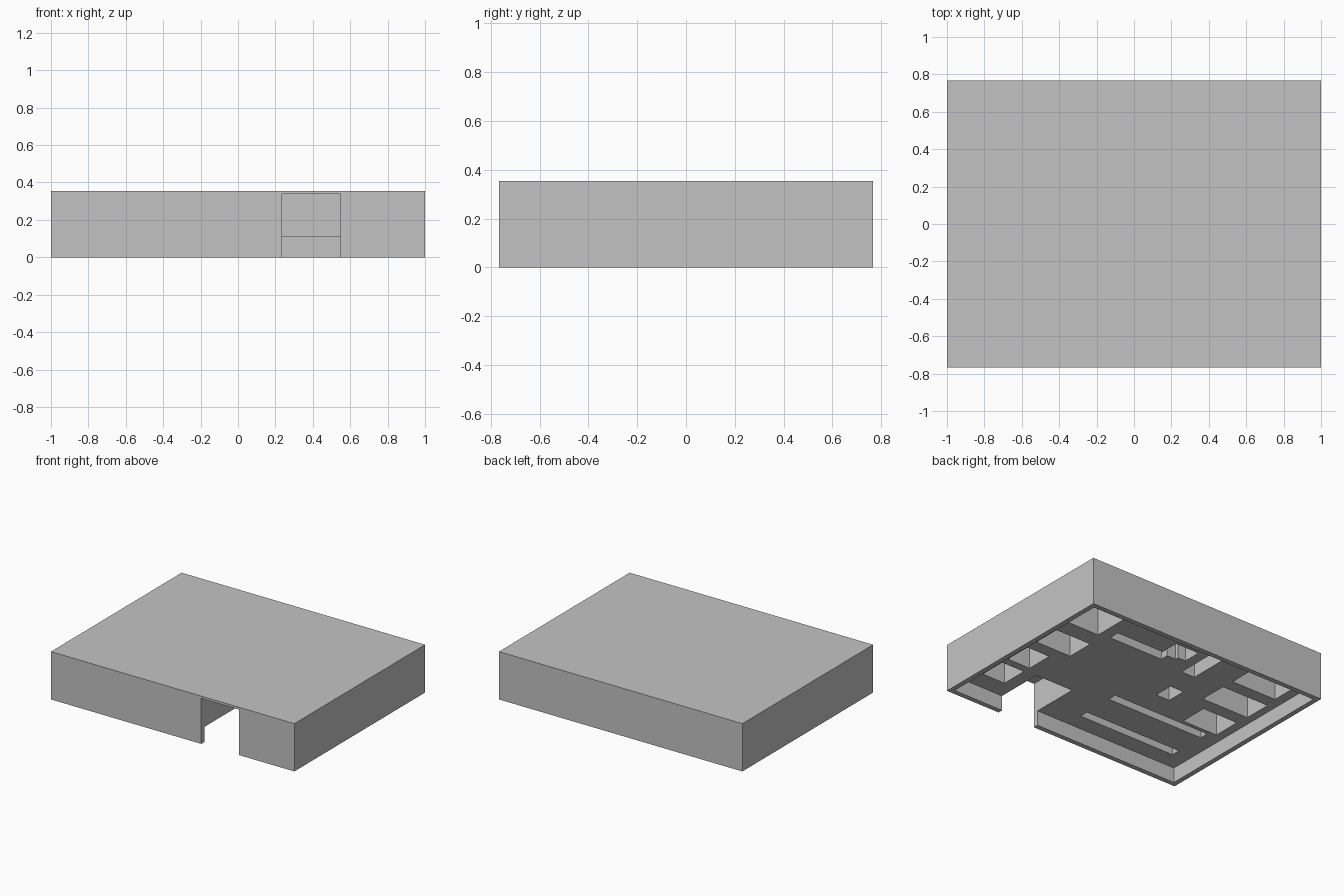
import bpy
import bmesh

if "Cube" in bpy.data.objects:
    bpy.data.objects.remove(bpy.data.objects["Cube"], do_unlink=True)

HX, HY, H = 1.0, 0.767, 0.355      # half width, half depth, height
RIM, FLOOR, DEEP = 0.037, 0.112, 0.338

grey = bpy.data.materials.new("plain grey")
grey.use_nodes = True
colour = (0.55, 0.55, 0.55, 1)
grey.diffuse_color = colour
grey.node_tree.nodes["Principled BSDF"].inputs["Base Color"].default_value = colour


def box(name, x, y, z):
    """Axis-aligned box from three (low, high) ranges."""
    bm = bmesh.new()
    bmesh.ops.create_cube(bm, size=1)
    for v in bm.verts:
        v.co = [r[0] if c < 0 else r[1] for c, r in zip(v.co, (x, y, z))]
    mesh = bpy.data.meshes.new(name)
    bm.to_mesh(mesh)
    bm.free()
    mesh.materials.append(grey)
    obj = bpy.data.objects.new(name, mesh)
    bpy.context.scene.collection.objects.link(obj)
    return obj


block = box("tray_block", (-HX, HX), (-HY, HY), (0, H))

# Shallow hollow inside the rim, and the opening through the front wall
cutters = [
    box("hollow", (-HX + RIM, HX - RIM), (-HY + RIM, HY - RIM), (-0.1, FLOOR)),
    box("front_opening", (0.235, 0.547), (-1, -0.37), (-0.1, DEEP)),
]

# Pockets sunk into the underside: x range, y range
pockets = [
    # row along the left side
    ((0.58, 0.84), (0.315, 0.58)),
    ((0.54, 0.835), (-0.025, 0.185)),
    ((0.645, 0.835), (-0.325, -0.12)),
    ((0.645, 0.835), (-0.588, -0.385)),
    # row along the right side
    ((-0.89, -0.52), (0.415, 0.59)),
    ((-0.905, -0.515), (0.108, 0.318)),
    ((-0.896, -0.605), (-0.205, 0.008)),
    # long slots, the back one ending in a small square
    ((-0.84, -0.033), (-0.302, -0.236)),
    ((-0.84, -0.033), (-0.598, -0.532)),
    ((0.044, 0.493), (0.338, 0.418)),
    ((-0.095, 0.1), (0.425, 0.56)),
    ((-0.03, 0.1), (0.40, 0.44)),
    # middle pockets
    ((-0.283, -0.172), (0.295, 0.585)),
    ((-0.353, -0.24), (-0.052, 0.096)),
]
for i, (x, y) in enumerate(pockets):
    cutters.append(box(f"pocket_{i + 1}", x, y, (0.05, DEEP)))

# Cut everything out, then bake the result and drop the cutters
for cutter in cutters:
    cutter.hide_render = True
    mod = block.modifiers.new(cutter.name, 'BOOLEAN')
    mod.operation = 'DIFFERENCE'
    mod.solver = 'EXACT'
    mod.object = cutter

bpy.context.view_layer.update()
graph = bpy.context.evaluated_depsgraph_get()
baked = bpy.data.meshes.new_from_object(block.evaluated_get(graph))
block.modifiers.clear()
block.data = baked
for cutter in cutters:
    bpy.data.objects.remove(cutter, do_unlink=True)
